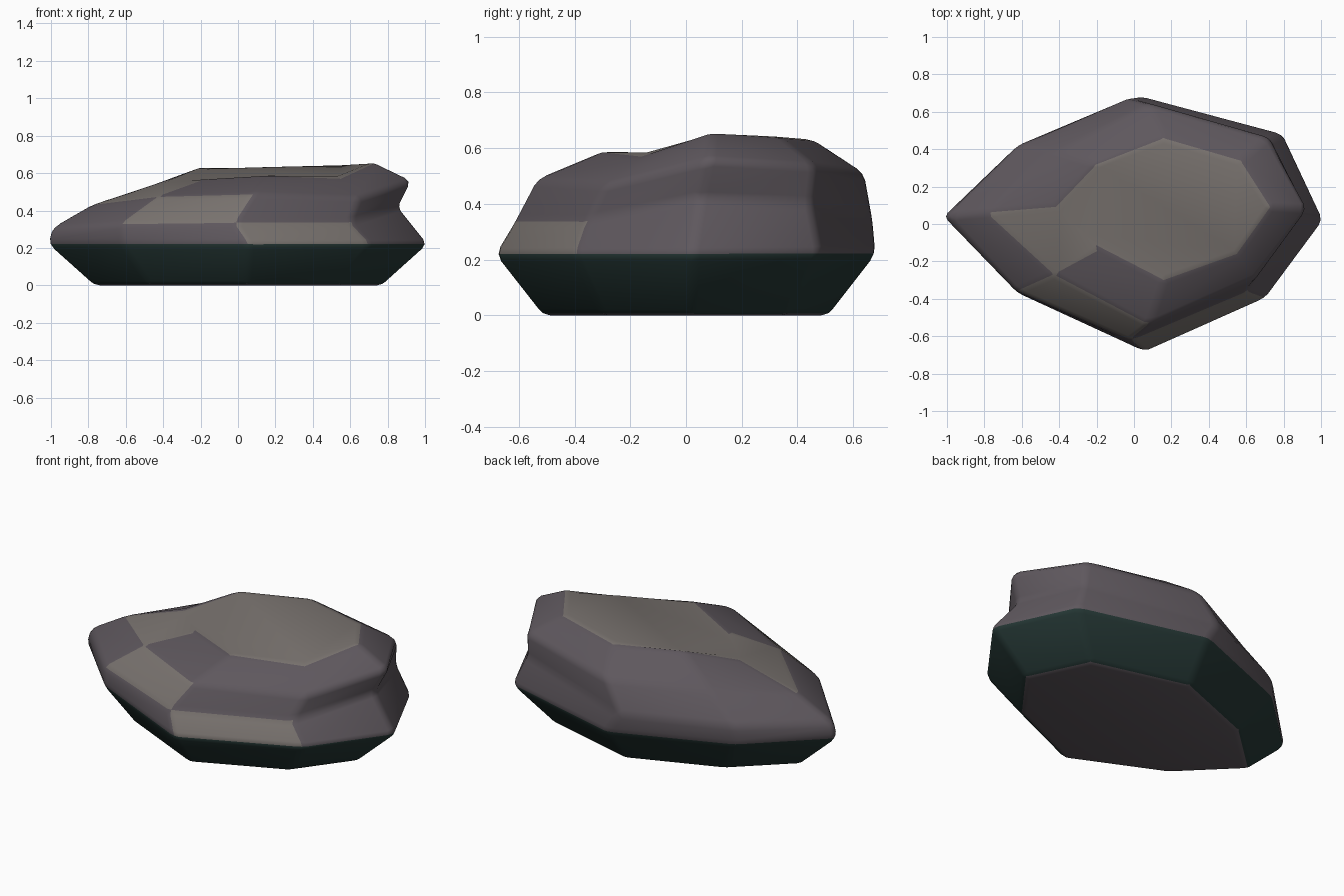
import bpy, bmesh

if "Cube" in bpy.data.objects:
    bpy.data.objects.remove(bpy.data.objects["Cube"])

def material(name, rgb):
    m = bpy.data.materials.new(name)
    m.diffuse_color = (*rgb, 1)
    m.use_nodes = True
    m.node_tree.nodes["Principled BSDF"].inputs["Base Color"].default_value = m.diffuse_color
    return m

# Eight-sided horizontal rings, starting at the left tip and running counter-clockwise
waist = [(-1.025, .04, .22), (-.62, -.37, .22), (.06, -.69, .22), (.71, -.40, .22),
         (1.02, .02, .22), (.80, .485, .22), (.05, .685, .22), (-.62, .42, .22)]
notch = [(-1.0, .04, .31), (-.63, -.36, .33), (-.02, -.62, .335), (.60, -.36, .335),
         (.86, .05, .42), (.73, .45, .40), (-.03, .675, .34), (-.62, .42, .33)]
ledge = [(-.79, .06, .43), (-.43, -.27, .475), (.08, -.54, .49), (.65, -.29, .47),
         (.935, .08, .56), (.72, .465, .54), (.08, .645, .51), (-.43, .39, .48)]
crown = [(-.42, .09, .545), (-.17, -.13, .57), (.16, -.30, .59), (.55, -.16, .57),
         (.73, .09, .66), (.57, .34, .64), (.16, .46, .63), (-.20, .32, .64)]
base = [(x * .76, y * .75, 0) for x, y, z in waist]
rings = [base, waist, notch, ledge, crown]

# Rock body: bridge the rings, cap both ends, tint the picked facets
bm = bmesh.new()
loops = [[bm.verts.new(p) for p in r] for r in rings]
pale_facets = {(1, 2), (2, 1), (3, 0)}
for k in range(4):
    for i in range(8):
        j = (i + 1) % 8
        f = bm.faces.new((loops[k][i], loops[k][j], loops[k + 1][j], loops[k + 1][i]))
        f.material_index = 1 if k == 0 else 2 if (k, i) in pale_facets else 0
bm.faces.new(loops[0][::-1])
bm.faces.new(loops[4]).material_index = 2
bmesh.ops.recalc_face_normals(bm, faces=bm.faces)

mesh = bpy.data.meshes.new("rock")
bm.to_mesh(mesh)
bm.free()
mesh.materials.append(material("stone", (.112, .096, .11)))
mesh.materials.append(material("mossy_underside", (.018, .038, .035)))
mesh.materials.append(material("pale_stone", (.19, .17, .158)))
rock = bpy.data.objects.new("rock", mesh)
bpy.context.collection.objects.link(rock)

# Softened edges
bevel = rock.modifiers.new("soft_edges", 'BEVEL')
bevel.width = .028
bevel.segments = 2
bevel.limit_method = 'ANGLE'
bevel.angle_limit = .25
bevel.use_clamp_overlap = False
for p in mesh.polygons:
    p.use_smooth = True
